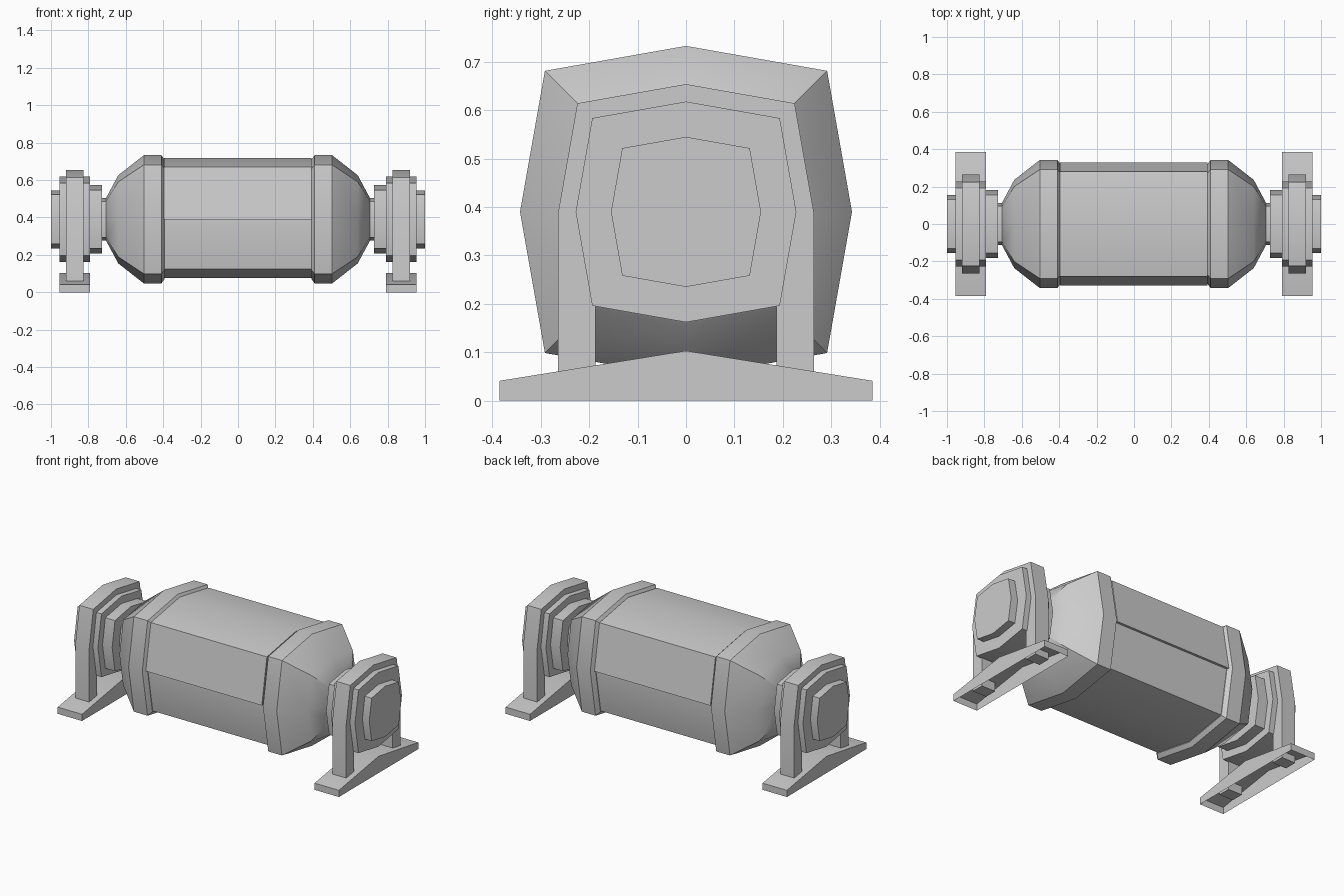
import bpy, math

if "Cube" in bpy.data.objects:
    bpy.data.objects.remove(bpy.data.objects["Cube"])

ZC = 0.39  # height of the shaft axis

grey = bpy.data.materials.new("plain grey")
grey.diffuse_color = (0.6, 0.6, 0.6, 1)
grey.use_nodes = True
grey.node_tree.nodes["Principled BSDF"].inputs["Base Color"].default_value = grey.diffuse_color


def make(name, verts, faces):
    me = bpy.data.meshes.new(name)
    me.from_pydata(verts, [], faces)
    me.materials.append(grey)
    ob = bpy.data.objects.new(name, me)
    bpy.context.collection.objects.link(ob)
    bpy.ops.object.select_all(action='DESELECT')
    ob.select_set(True)
    bpy.context.view_layer.objects.active = ob
    bpy.ops.object.mode_set(mode='EDIT')
    bpy.ops.mesh.select_all(action='SELECT')
    bpy.ops.mesh.normals_make_consistent(inside=False)
    bpy.ops.object.mode_set(mode='OBJECT')
    bpy.ops.object.shade_smooth_by_angle(angle=math.radians(30))
    return ob


def section(r):
    """Bulged square with eight points, as (y, z)."""
    c = 0.85 * r
    return [(y, ZC + z) for y, z in
            [(r, 0), (c, c), (0, r), (-c, c), (-r, 0), (-c, -c), (0, -r), (c, -c)]]


def loft(name, stations):
    """Join sections along x, given (x, radius) pairs, with closed ends."""
    verts = [(x, y, z) for x, r in stations for y, z in section(r)]
    n = len(stations)
    faces = [(i * 8 + j, i * 8 + (j + 1) % 8, i * 8 + 8 + (j + 1) % 8, i * 8 + 8 + j)
             for i in range(n - 1) for j in range(8)]
    faces += [tuple(range(8)), tuple(range(n * 8 - 8, n * 8))]
    return make(name, verts, faces)


def extrude(name, profile, x0, x1, skip=()):
    """Extrude a (y, z) profile along x; skip leaves side faces open."""
    n = len(profile)
    verts = [(x, y, z) for x in (x0, x1) for y, z in profile]
    faces = [(j, (j + 1) % n, n + (j + 1) % n, n + j) for j in range(n) if j not in skip]
    faces += [tuple(range(n)), tuple(range(n, 2 * n))]
    return make(name, verts, faces)


# Drum and the slightly raised upper lid
loft("drum", [(-0.42, 0.314), (0.42, 0.314)])
outer, inner = section(0.329)[:5], section(0.31)[:5]
extrude("lid", outer + inner[::-1], -0.396, 0.392)

# Upright arch: bulged top with two straight legs
arch = section(0.264)[:5] + [(-0.264, 0.02), (-0.187, 0.02), (-0.187, ZC),
                             (0.187, ZC), (0.187, 0.02), (0.264, 0.02)]
# Foot: low gable, open underneath
foot = [(-0.385, 0), (0.385, 0), (0.385, 0.041), (0, 0.103), (-0.385, 0.041)]

for s, side in ((-1, "left"), (1, "right")):
    loft(side + "_drum_end", [(s * x, r) for x, r in
         [(0.392, 0.318), (0.41, 0.343), (0.503, 0.343), (0.64, 0.236), (0.705, 0.115)]])
    loft(side + "_shaft", [(s * 0.69, 0.113), (s * 0.74, 0.113)])
    loft(side + "_inner_collar", [(s * 0.727, 0.183), (s * 0.80, 0.183)])
    loft(side + "_bearing_block", [(s * 0.792, 0.228), (s * 0.954, 0.228)])
    loft(side + "_end_cap", [(s * 0.945, 0.155), (s * 1.0, 0.155)])
    extrude(side + "_arch", arch, s * 0.826, s * 0.92)
    extrude(side + "_foot", foot, s * 0.79, s * 0.955, skip=(0,))
